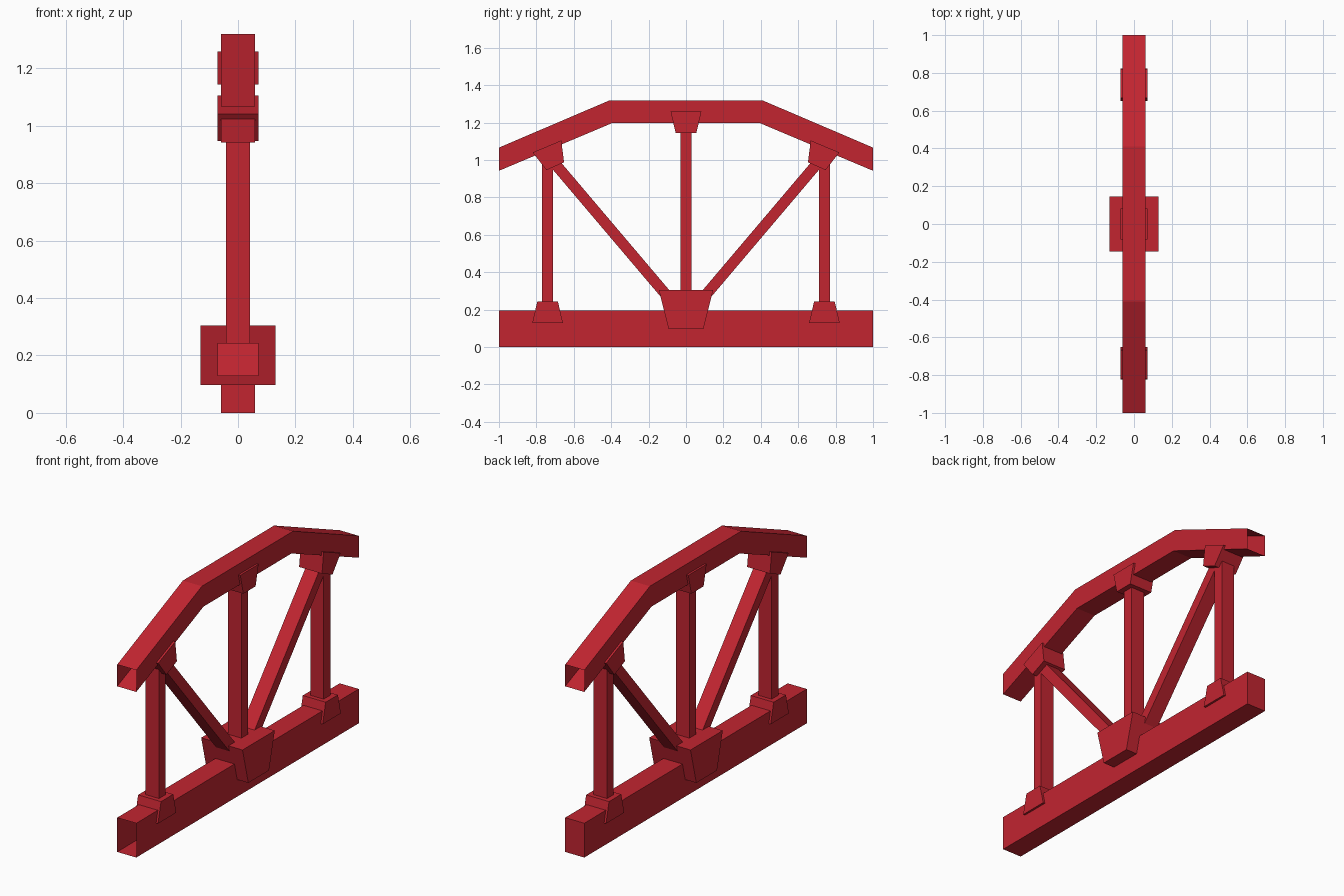
import bpy, bmesh
from mathutils import Vector

if "Cube" in bpy.data.objects:
    bpy.data.objects.remove(bpy.data.objects["Cube"])

red = bpy.data.materials.new("red_paint")
red.diffuse_color = (0.54, 0.018, 0.03, 1)
red.use_nodes = True
red.node_tree.nodes["Principled BSDF"].inputs["Base Color"].default_value = red.diffuse_color


def prism(name, profile, half_x, open_edges=()):
    """Extrude a (y, z) outline across x; edges in open_edges get no face."""
    bm = bmesh.new()
    left = [bm.verts.new((-half_x, y, z)) for y, z in profile]
    right = [bm.verts.new((half_x, y, z)) for y, z in profile]
    n = len(profile)
    bm.faces.new(left[::-1])
    bm.faces.new(right)
    for i in range(n):
        if i not in open_edges:
            j = (i + 1) % n
            bm.faces.new((left[i], left[j], right[j], right[i]))
    bmesh.ops.recalc_face_normals(bm, faces=bm.faces)
    # make sure the shell points outwards even where ends are open
    face = max(bm.faces, key=lambda f: f.calc_center_median().x)
    if face.normal.x < 0:
        bmesh.ops.reverse_faces(bm, faces=bm.faces)
    me = bpy.data.meshes.new(name)
    bm.to_mesh(me)
    bm.free()
    me.materials.append(red)
    ob = bpy.data.objects.new(name, me)
    bpy.context.collection.objects.link(ob)
    return ob


def strut(name, a, b, half_w, half_x):
    """Straight bar between two (y, z) points."""
    a, b = Vector(a), Vector(b)
    d = (b - a).normalized()
    s = Vector((-d.y, d.x)) * half_w
    return prism(name, [a + s, a - s, b - s, b + s], half_x)


def flip(points, side):
    return [(y * side, z) for y, z in points]


# bottom beam, open at the front end
prism("bottom_beam", [(-1, 0), (1, 0), (1, 0.195), (-1, 0.195)], 0.06, {3})

# bent top chord, open at both ends
prism("top_chord", [(-1, 0.942), (-0.395, 1.197), (0.395, 1.197), (1, 0.942),
                    (1, 1.066), (0.41, 1.318), (-0.41, 1.318), (-1, 1.066)],
      0.06, {3, 7})

# centre post and its joint blocks
strut("centre_post", (0, 0.25), (0, 1.2), 0.03, 0.042)
prism("centre_top_joint", [(-0.055, 1.143), (0.055, 1.143),
                           (0.082, 1.258), (-0.082, 1.258)], 0.072)
prism("centre_bottom_joint", [(-0.093, 0.097), (0.093, 0.097),
                              (0.145, 0.304), (-0.145, 0.304)], 0.13)

# mirrored side posts, diagonals and joint blocks
for label, s in (("front", -1), ("back", 1)):
    strut(label + "_post", (0.74 * s, 0.18), (0.74 * s, 1.01), 0.03, 0.042)
    strut(label + "_diagonal", (0.705 * s, 0.985), (0.09 * s, 0.26), 0.029, 0.042)
    prism(label + "_bottom_joint", flip([(0.658, 0.128), (0.822, 0.128),
                                         (0.795, 0.243), (0.685, 0.243)], s), 0.072)
    prism(label + "_top_joint", flip([(0.82, 1.04), (0.667, 1.104),
                                      (0.652, 0.987), (0.746, 0.946)], s), 0.072)
